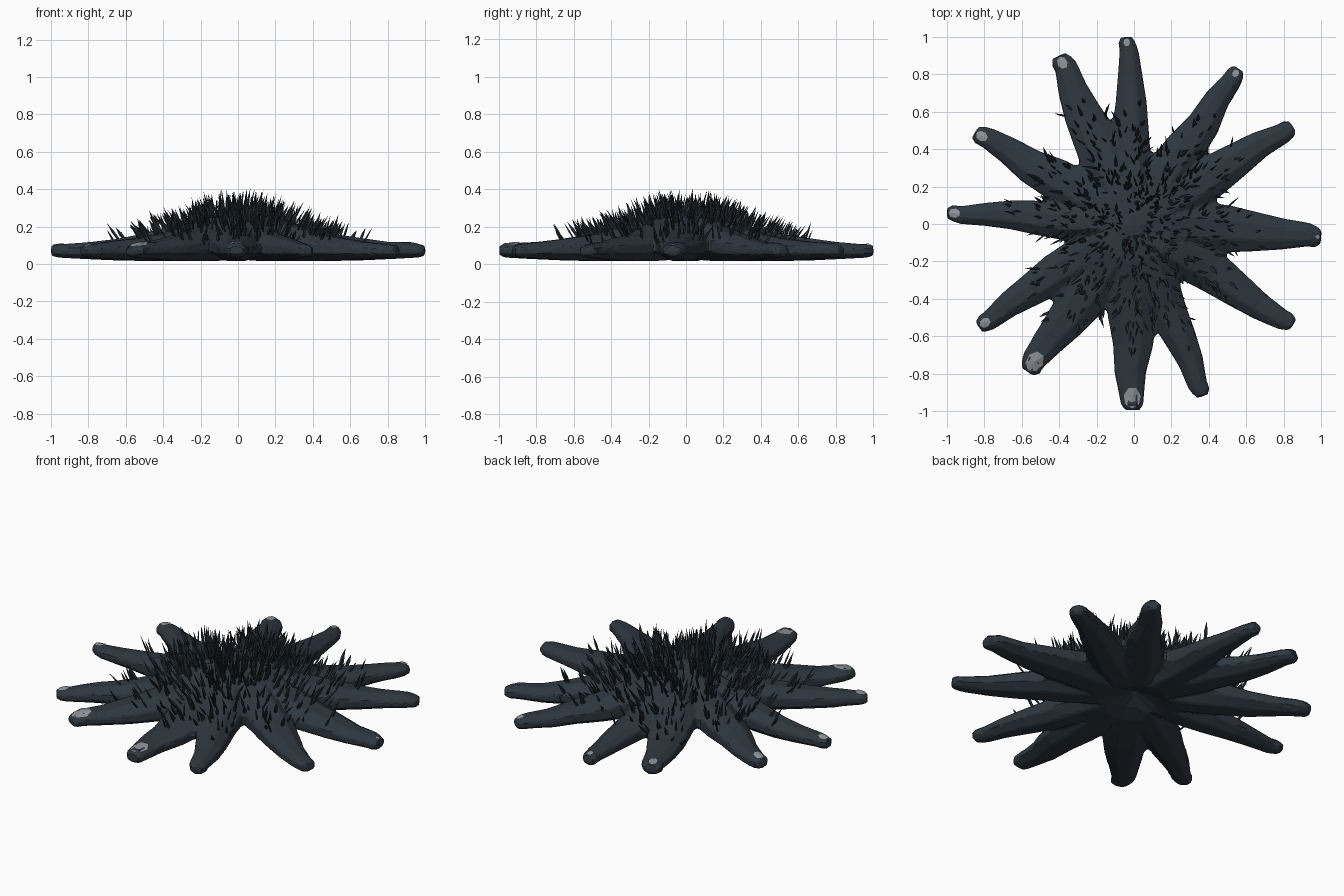
import bpy, bmesh, math, random
from mathutils import Vector
from mathutils.bvhtree import BVHTree

if "Cube" in bpy.data.objects:
    bpy.data.objects.remove(bpy.data.objects["Cube"])

random.seed(7)

def material(name, rgb):
    m = bpy.data.materials.new(name)
    m.diffuse_color = (*rgb, 1)
    m.use_nodes = True
    m.node_tree.nodes["Principled BSDF"].inputs["Base Color"].default_value = m.diffuse_color
    return m

SLATE = material("dark slate skin", (0.027, 0.038, 0.049))
SPINE = material("spine slate", (0.021, 0.029, 0.036))
GREY = material("pale grey tip", (0.27, 0.29, 0.31))

def add_object(name, mesh, mat):
    ob = bpy.data.objects.new(name, mesh)
    bpy.context.collection.objects.link(ob)
    mesh.materials.clear()
    mesh.materials.append(mat)
    return ob

# tip x, tip y, width scale, grey patch size
ARMS = [(-0.04, 1.0, 0.85, 0.022), (-0.40, 0.90, 1.05, 0.034), (0.56, 0.83, 0.9, 0.022),
        (0.85, 0.52, 0.95, 0), (1.0, -0.07, 1.08, 0.012), (0.85, -0.54, 0.95, 0),
        (0.37, -0.92, 0.9, 0), (-0.01, -0.995, 1.1, 0.058), (-0.57, -0.79, 1.1, 0.058),
        (-0.83, -0.55, 0.9, 0.032), (-1.0, 0.06, 0.8, 0.032), (-0.85, 0.49, 0.95, 0.034)]
# fraction along arm, half width, bottom z, top z
PROFILE = [(0, 0.10, 0.035, 0.27), (0.2, 0.125, 0.02, 0.25), (0.36, 0.13, 0.015, 0.20),
           (0.5, 0.12, 0.015, 0.165), (0.65, 0.10, 0.018, 0.14), (0.8, 0.078, 0.025, 0.12),
           (0.93, 0.06, 0.032, 0.112), (0.97, 0.055, 0.035, 0.108), (1.0, 0.036, 0.045, 0.095)]

# Arms: tapering eight-sided tubes meeting in the middle
bm = bmesh.new()
for tx, ty, ws, _ in ARMS:
    tip = Vector((tx, ty, 0))
    side = Vector((-ty, tx, 0)).normalized()
    rings = []
    for t, hw, zb, zt in PROFILE:
        mid = tip * t + side * (random.uniform(-0.012, 0.012) if 0.3 < t < 0.95 else 0)
        zt += random.uniform(-0.006, 0.006)
        ring = []
        for k in range(8):
            a = math.tau * (k + 0.5) / 8
            p = mid + side * math.cos(a) * hw * ws * 1.05
            p.z = (zb + zt) / 2 + math.sin(a) * (zt - zb) / 2 * 1.06
            ring.append(bm.verts.new(p))
        rings.append(ring)
    for r0, r1 in zip(rings, rings[1:]):
        for k in range(8):
            bm.faces.new((r0[k], r0[(k + 1) % 8], r1[(k + 1) % 8], r1[k]))
    bm.faces.new(rings[0][::-1])
    bm.faces.new(rings[-1])
bmesh.ops.recalc_face_normals(bm, faces=bm.faces)
raw = bpy.data.meshes.new("arms raw")
bm.to_mesh(raw)
bm.free()

# Fuse the arms into one faceted skin
source = add_object("arm_helper", raw, SLATE)
rm = source.modifiers.new("fuse", "REMESH")
rm.mode = "VOXEL"
rm.voxel_size = 0.014
dec = source.modifiers.new("facet", "DECIMATE")
dec.ratio = 0.13
dg = bpy.context.evaluated_depsgraph_get()
skin = bpy.data.meshes.new_from_object(source.evaluated_get(dg))
bpy.data.objects.remove(source)
body = add_object("body_and_arms", skin, SLATE)
skin.polygons.foreach_set("use_smooth", [False] * len(skin.polygons))

# Mouth hollow under the centre
for v in skin.vertices:
    r = math.hypot(v.co.x, v.co.y)
    if r < 0.16 and v.co.z < 0.12:
        v.co.z += 0.06 * (1 - r / 0.16)
skin.update()

bm = bmesh.new()
bm.from_mesh(skin)
tree = BVHTree.FromBMesh(bm)
bm.free()

def drop(x, y):
    hit, normal, _, _ = tree.ray_cast(Vector((x, y, 1)), Vector((0, 0, -1)))
    return hit, normal

# Spines: slim blades leaning outward over the dome and inner arms
bm = bmesh.new()
count = 0
while count < 620:
    r = 0.06 + 0.66 * random.random() ** 0.85
    a = random.uniform(0, math.tau)
    if r > 0.5 and random.random() < (r - 0.5) * 3.5:
        continue
    hit, normal = drop(r * math.cos(a), r * math.sin(a))
    if hit is None or normal.z < 0.25:
        continue
    count += 1
    out = Vector((math.cos(a), math.sin(a), 0))
    jitter = Vector([random.uniform(-0.25, 0.25) for _ in range(3)])
    d = (normal * 0.5 + out * (0.1 + 0.7 * r) + Vector((0, 0, 0.6)) + jitter).normalized()
    length = random.uniform(0.07, 0.145) * (1.08 - 0.55 * r)
    u = d.orthogonal().normalized()
    w = d.cross(u)
    spin = random.uniform(0, math.tau)
    u, w = u * math.cos(spin) + w * math.sin(spin), w * math.cos(spin) - u * math.sin(spin)
    wide, thin = random.uniform(0.007, 0.011), 0.005
    foot = hit - d * 0.012
    def ring_at(h, s):
        return [bm.verts.new(foot + d * h + q * s) for q in (u * wide, w * thin, -u * wide, -w * thin)]
    low, high = ring_at(0, 0.8), ring_at(length * 0.55, 1)
    point = bm.verts.new(foot + d * (length + 0.012))
    for k in range(4):
        n = (k + 1) % 4
        bm.faces.new((low[k], low[n], high[n], high[k]))
        bm.faces.new((high[k], high[n], point))
spines = bpy.data.meshes.new("spines")
bm.to_mesh(spines)
bm.free()
add_object("spines", spines, SPINE)

# Pale patches: thin plates laid on the arm tips
bm = bmesh.new()
for tx, ty, _, size in ARMS:
    if not size:
        continue
    tip = Vector((tx, ty, 0))
    axis = tip.normalized()
    side = Vector((-axis.y, axis.x, 0))
    c = tip - axis * (size * 1.05 + 0.006)
    spots = [c] + [c + axis * math.cos(math.tau * k / 7) * size
                   + side * math.sin(math.tau * k / 7) * size * 0.8 for k in range(7)]
    verts = []
    for p in spots:
        hit, _ = drop(p.x, p.y)
        verts.append(bm.verts.new((p.x, p.y, (hit.z if hit else 0.08) + 0.005)))
    for k in range(7):
        bm.faces.new((verts[0], verts[1 + k], verts[1 + (k + 1) % 7]))
patches = bpy.data.meshes.new("tip patches")
bm.to_mesh(patches)
bm.free()
add_object("tip_patches", patches, GREY)
